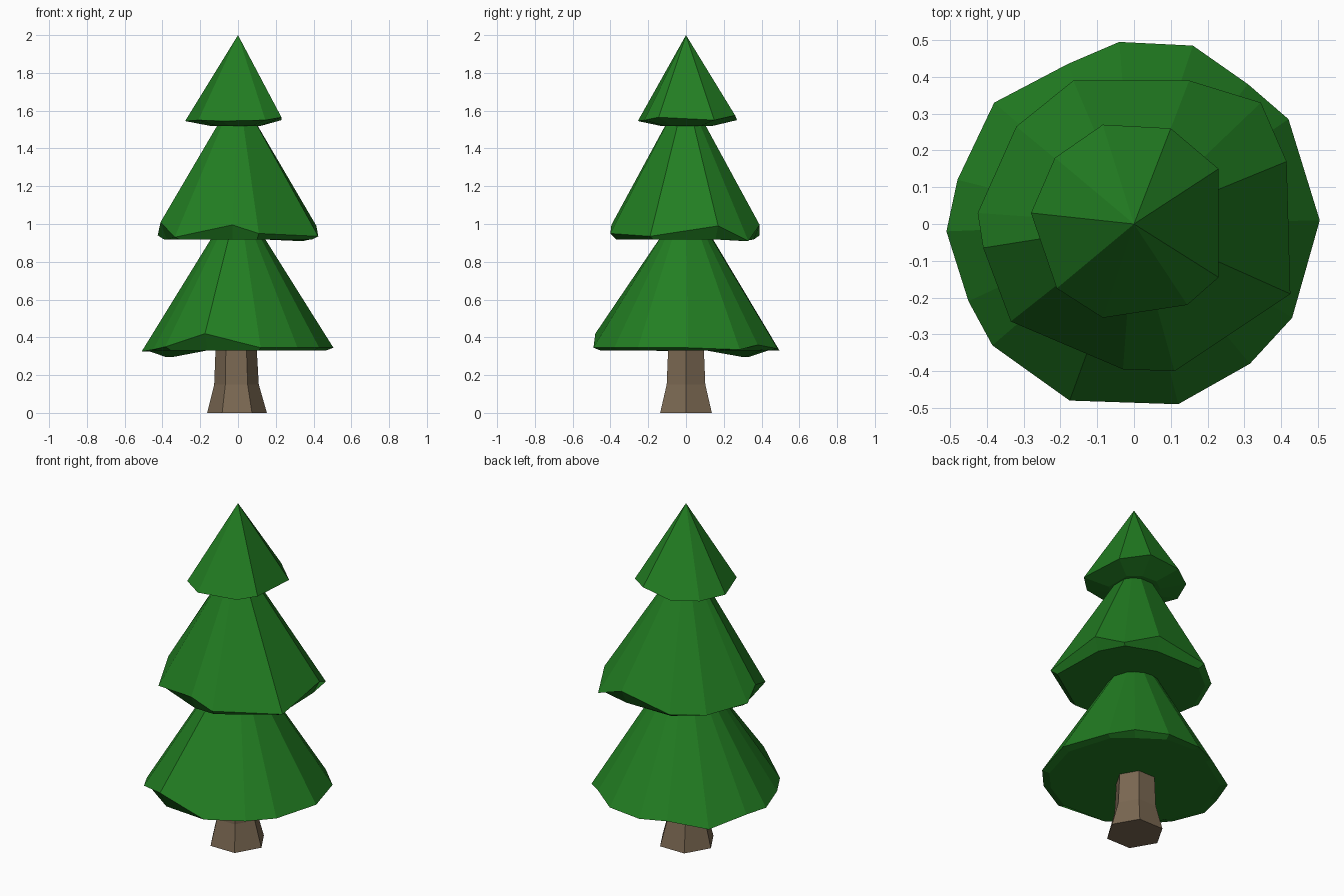
import bpy, math

if "Cube" in bpy.data.objects:
    bpy.data.objects.remove(bpy.data.objects["Cube"])


def material(name, rgb):
    m = bpy.data.materials.new(name)
    m.diffuse_color = (*rgb, 1)
    m.use_nodes = True
    m.node_tree.nodes["Principled BSDF"].inputs["Base Color"].default_value = m.diffuse_color
    return m


def loft(name, rings, mat):
    """Skin rings of equal size; a ring of one point closes to a tip."""
    verts, faces, prev = [], [], None
    for ring in rings:
        ids = list(range(len(verts), len(verts) + len(ring)))
        verts += ring
        if prev is None:
            faces.append(ids[::-1])
        else:
            n = len(prev)
            for i in range(n):
                j = (i + 1) % n
                if len(ids) == 1:
                    faces.append((prev[i], prev[j], ids[0]))
                else:
                    faces.append((prev[i], prev[j], ids[j], ids[i]))
        prev = ids
    if len(prev) > 1:
        faces.append(prev)
    mesh = bpy.data.meshes.new(name)
    mesh.from_pydata(verts, [], faces)
    mesh.materials.append(mat)
    ob = bpy.data.objects.new(name, mesh)
    bpy.context.collection.objects.link(ob)
    return ob


def tier(name, rim, under_scale, under_z, top_r, top_z):
    """Ragged rim with a sagging underside, tapering to a narrow top."""
    rim = rim[::-1]  # counter-clockwise
    under = [(x * under_scale, y * under_scale, min(z, under_z)) for x, y, z in rim]
    if top_r:
        top = [(x * top_r / math.hypot(x, y), y * top_r / math.hypot(x, y), top_z)
               for x, y, z in rim]
    else:
        top = [(0, 0, top_z)]
    return loft(name, [under, rim, top], green)


green = material("needles", (0.016, 0.21, 0.016))
brown = material("bark", (0.195, 0.138, 0.084))

# Flared hexagonal trunk
loft("trunk", [[(cx + r * math.cos(i * math.pi / 3), r * math.sin(i * math.pi / 3), z)
                for i in range(6)]
               for r, cx, z in ((0.158, -0.005, 0), (0.118, -0.008, 0.15), (0.108, -0.01, 0.36))],
     brown)

# Bottom tier
tier("lower_branches", [
    (-0.51, -0.02, 0.325), (-0.48, 0.12, 0.33), (-0.38, 0.33, 0.295), (-0.18, 0.435, 0.33),
    (-0.04, 0.495, 0.33), (0.16, 0.485, 0.34), (0.31, 0.38, 0.36), (0.42, 0.285, 0.335),
    (0.505, 0.01, 0.345), (0.43, -0.255, 0.345), (0.315, -0.38, 0.345), (0.12, -0.49, 0.345),
    (-0.175, -0.48, 0.42), (-0.385, -0.33, 0.35), (-0.45, -0.21, 0.335)],
    0.92, 0.33, 0.125, 0.95)

# Middle tier
tier("middle_branches", [
    (-0.425, 0.03, 0.94), (-0.32, 0.265, 0.93), (-0.165, 0.39, 0.94), (0.15, 0.39, 0.995),
    (0.345, 0.33, 0.91), (0.415, 0.17, 0.99), (0.425, -0.19, 0.935), (0.11, -0.40, 0.95),
    (-0.03, -0.395, 0.995), (-0.335, -0.265, 0.93), (-0.41, -0.065, 1.01)],
    0.92, 0.918, 0.10, 1.54)

# Top tier
tier("upper_branches", [
    (-0.28, 0.03, 1.545), (-0.215, 0.18, 1.545), (-0.085, 0.27, 1.55), (0.10, 0.26, 1.575),
    (0.23, 0.15, 1.55), (0.23, -0.145, 1.565), (0.145, -0.22, 1.55), (-0.085, -0.255, 1.545),
    (-0.21, -0.175, 1.55)],
    0.5, 1.518, 0, 2.0)
